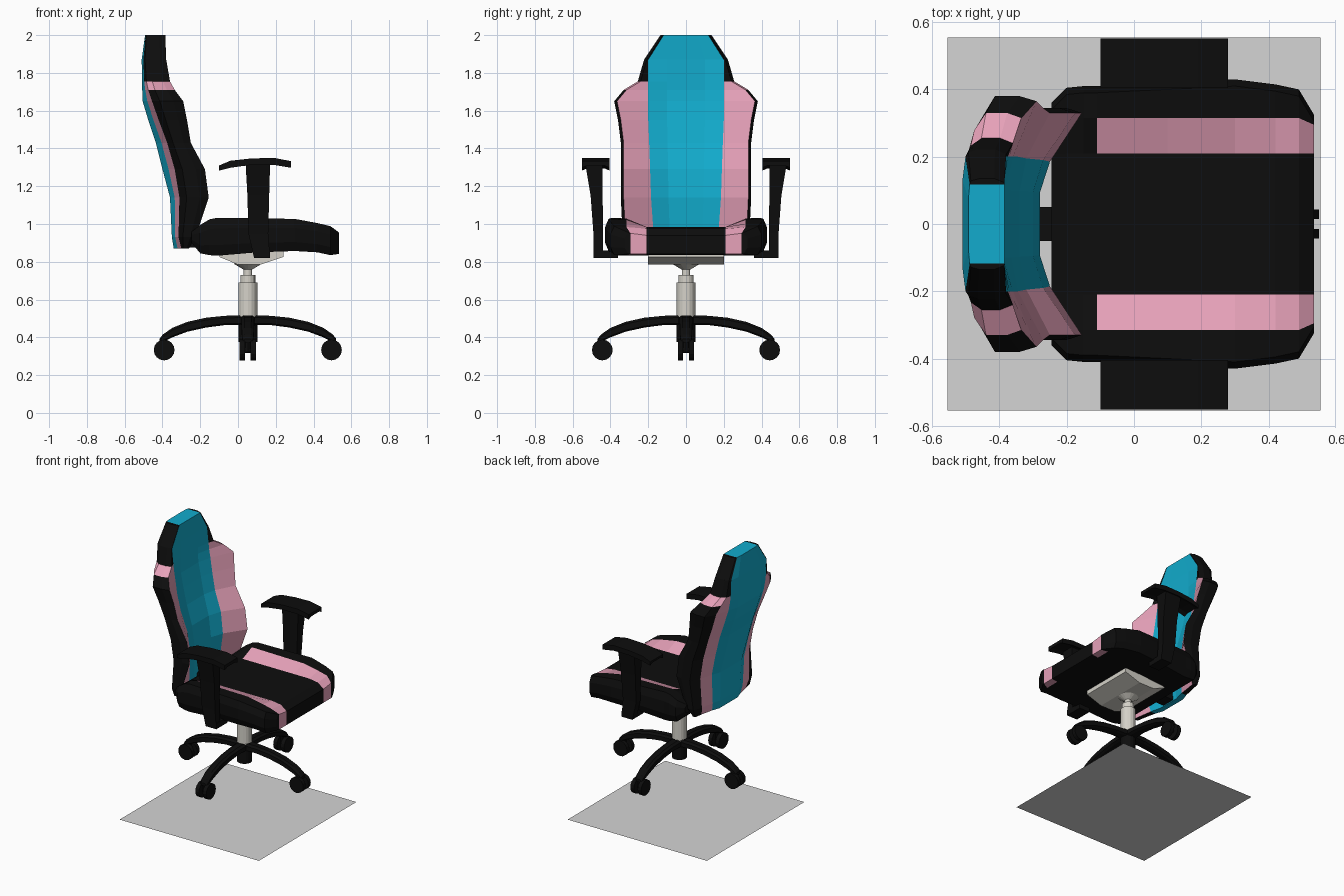
import bpy, bmesh, math
from mathutils import Matrix, Vector

if "Cube" in bpy.data.objects:
    bpy.data.objects.remove(bpy.data.objects["Cube"])


def material(name, rgb):
    m = bpy.data.materials.new(name)
    m.diffuse_color = (*rgb, 1)
    m.use_nodes = True
    m.node_tree.nodes["Principled BSDF"].inputs["Base Color"].default_value = m.diffuse_color
    return m


BLACK, PINK, TEAL, METAL, FLOOR = range(5)
MATS = [material("black", (0.004, 0.004, 0.004)), material("pink", (0.80, 0.36, 0.49)),
        material("teal", (0.006, 0.41, 0.61)), material("light metal", (0.66, 0.64, 0.58)),
        material("floor grey", (0.66, 0.66, 0.66))]


def finish(name, bm, mats, matrix=None):
    if matrix:
        bmesh.ops.transform(bm, matrix=matrix, verts=bm.verts)
    bmesh.ops.recalc_face_normals(bm, faces=bm.faces)
    me = bpy.data.meshes.new(name)
    bm.to_mesh(me)
    bm.free()
    for m in mats:
        me.materials.append(MATS[m])
    ob = bpy.data.objects.new(name, me)
    bpy.context.collection.objects.link(ob)
    return ob


def loft(name, rings, colour, mats, centres=None, side=1, matrix=None):
    """Skin half rings of (x, y, z), each mirrored about its centre y.
    colour(ring, segment) gives the slot; ring -1 and -2 are the end caps."""
    bm = bmesh.new()
    n = len(rings[0])
    loops = []
    for k, half in enumerate(rings):
        c = centres[k] if centres else 0
        pts = [(x, c + y, z) for x, y, z in half] + [(x, c - y, z) for x, y, z in reversed(half)]
        loops.append([bm.verts.new((x, y * side, z)) for x, y, z in pts])
    for k in range(len(loops) - 1):
        a, b = loops[k], loops[k + 1]
        for s in range(2 * n):
            t = (s + 1) % (2 * n)
            f = bm.faces.new((a[s], a[t], b[t], b[s]))
            f.material_index = colour(k, 2 * n - 2 - s if n <= s < 2 * n - 1 else s)
    for lp, key in ((loops[0], -1), (loops[-1], -2)):
        f = bm.faces.new((lp[0], lp[n - 1], lp[n], lp[2 * n - 1]))
        f.material_index = colour(key, 2 * n - 1)
        for i in range(n // 2 - 1):
            for q in ((i, i + 1, n - 2 - i, n - 1 - i),):
                for idx in (q, [2 * n - 1 - j for j in q]):
                    f = bm.faces.new([lp[j] for j in idx])
                    f.material_index = colour(key, i)
    return finish(name, bm, mats, matrix)


def plain(k, s):
    return 0


def box(name, x0, x1, y0, y1, z0, z1, mat, matrix=None):
    bm = bmesh.new()
    bmesh.ops.create_cube(bm, size=1)
    for v in bm.verts:
        v.co = Vector(((x0 + x1) / 2 + v.co.x * (x1 - x0), (y0 + y1) / 2 + v.co.y * (y1 - y0),
                       (z0 + z1) / 2 + v.co.z * (z1 - z0)))
    return finish(name, bm, [mat], matrix)


def cylinder(name, r0, r1, depth, matrix, mat, sides=16):
    bm = bmesh.new()
    bmesh.ops.create_cone(bm, cap_ends=True, segments=sides, radius1=r0, radius2=r1, depth=depth)
    return finish(name, bm, [mat], matrix)


CX = 0.052  # column axis

# floor square
bm = bmesh.new()
bmesh.ops.create_grid(bm, x_segments=1, y_segments=1, size=0.555)
finish("floor_square", bm, [FLOOR])

# backrest: z, teal half width, half width, front middle, front teal edge, bolster tip, rear edge, rear middle
BACK = [(0.87, .16, .31, -.30, -.28, -.26, -.30, -.34),
        (0.93, .17, .335, -.29, -.27, -.225, -.315, -.35),
        (1.14, .185, .345, -.28, -.25, -.155, -.31, -.36),
        (1.29, .19, .345, -.30, -.27, -.175, -.335, -.40),
        (1.43, .195, .345, -.34, -.32, -.25, -.375, -.435),
        (1.55, .20, .36, -.365, -.345, -.27, -.42, -.475),
        (1.65, .20, .38, -.385, -.36, -.29, -.455, -.505),
        (1.71, .20, .33, -.39, -.37, -.335, -.475, -.507),
        (1.755, .20, .255, -.39, -.375, -.36, -.485, -.508),
        (1.87, .20, .222, -.39, -.388, -.38, -.492, -.51),
        (2.0, .118, .135, -.385, -.385, -.385, -.485, -.492)]


def back_ring(z, yt, yb, xc, xt, tip, xs, xr):
    return [(xc, .5 * yt, z), (xt, yt, z), (tip, max(yb - .015, yt + .005), z),
            (.7 * tip + .3 * xs, yb, z), (.25 * tip + .75 * xs, yb, z),
            (xs, yt + (yb - yt) * .6, z), ((xr + xs) / 2, yt, z), (xr, .65 * yt, z)]


def back_colour(k, s):
    if s in (0, 6, 7, 15):
        return 2
    if k < 0 or k >= 8:
        return 0
    return 1 if s in (1, 5) or k == 7 else 0


loft("backrest", [back_ring(*r) for r in BACK], back_colour, [BLACK, PINK, TEAL])

# seat: x, half width, middle top, bolster top, bottom
SEAT = [(-.245, .36, .95, .96, .90), (-.20, .405, .98, .995, .845), (-.15, .41, .985, 1.025, .835),
        (-.11, .41, .985, 1.033, .832), (.10, .42, .985, 1.03, .85), (.30, .43, .985, 1.027, .857),
        (.42, .415, .985, 1.005, .85), (.49, .40, .975, .988, .835), (.535, .325, .94, .955, .842)]


def seat_ring(x, yb, zc, zt, zb):
    h = (zt - zb) * .28
    return [(x, .21, zc), (x, min(.315, yb - .03), zt - .004), (x, yb - .02, zt), (x, yb, zt - h),
            (x, yb, zb + h), (x, yb - .02, zb), (x, min(.315, yb - .03), zb), (x, .21, zb)]


def seat_colour(k, s):
    last = len(SEAT) - 2
    if k == -2:
        return 1 if s == 0 else 0
    return 1 if (s == 0 and k >= 3) or (s == 6 and k == last) else 0


loft("seat", [seat_ring(*r) for r in SEAT], seat_colour, [BLACK, PINK])
box("back_bracket", -.31, -.1, -.05, .05, .875, .94, BLACK)

# armrests
POST = [(.82, .085, .17, .465, .025), (.95, .055, .16, .465, .025),
        (1.15, .05, .165, .473, .032), (1.325, .04, .17, .488, .046)]
PAD = [(-.10, 1.31, 1.295), (-.04, 1.335, 1.31), (.07, 1.347, 1.325), (.19, 1.35, 1.325), (.28, 1.333, 1.31)]
for side, tag in ((1, "left"), (-1, "right")):
    loft(tag + "_arm_post", [[(x0, w, z), (x1, w, z)] for z, x0, x1, c, w in POST], plain, [BLACK],
         [r[3] for r in POST], side)
    loft(tag + "_arm_pad", [[(x, .045, t), (x, .073, t), (x, .073, b - .012), (x, .045, b)] for x, t, b in PAD],
         plain, [BLACK], [.478] * len(PAD), side)
    box(tag + "_arm_foot", .085, .17, min(side * .36, side * .49), max(side * .36, side * .49), .82, .86, BLACK)

# mount plate and gas column
loft("mount_plate", [[(x0, .2, z), (x1, .2, z)] for z, x0, x1 in
                     ((.785, 0, .12), (.825, -.098, .24), (.865, -.098, .24))], plain, [METAL])
for name, r0, r1, z0, z1 in (("column_sleeve", .05, .05, .50, .69), ("column_collar", .04, .04, .69, .73),
                             ("column_rod", .022, .022, .73, .77), ("column_cone", .025, .075, .76, .79)):
    cylinder(name, r0, r1, z1 - z0, Matrix.Translation((CX, 0, (z0 + z1) / 2)), METAL)
cylinder("base_hub", .05, .05, .145, Matrix.Translation((CX, 0, .4475)), BLACK)

# four arched legs with twin-wheel casters
LEG = [(0, .518, .465, .04), (.12, .514, .465, .036), (.22, .504, .452, .034), (.32, .482, .43, .033),
       (.40, .45, .40, .032), (.45, .415, .375, .03), (.468, .392, .372, .024)]
for i in range(4):
    m = Matrix.Translation((CX, 0, 0)) @ Matrix.Rotation(i * math.pi / 2, 4, 'Z')
    loft(f"base_leg_{i}", [[(x, w * .55, t), (x, w, t - .012), (x, w, b + .008), (x, w * .55, b)]
                           for x, t, b, w in LEG], plain, [BLACK], matrix=m)
    cylinder(f"caster_stem_{i}", .018, .018, .07, m @ Matrix.Translation((.443, 0, .36)), BLACK, 8)
    cylinder(f"caster_axle_{i}", .015, .015, .06, m @ Matrix.Translation((.443, 0, .333))
             @ Matrix.Rotation(math.pi / 2, 4, 'X'), BLACK, 8)
    for s in (-1, 1):
        cylinder(f"caster_wheel_{i}_{s}", .055, .055, .028, m @ Matrix.Translation((.443, s * .029, .333))
                 @ Matrix.Rotation(math.pi / 2, 4, 'X'), BLACK)
